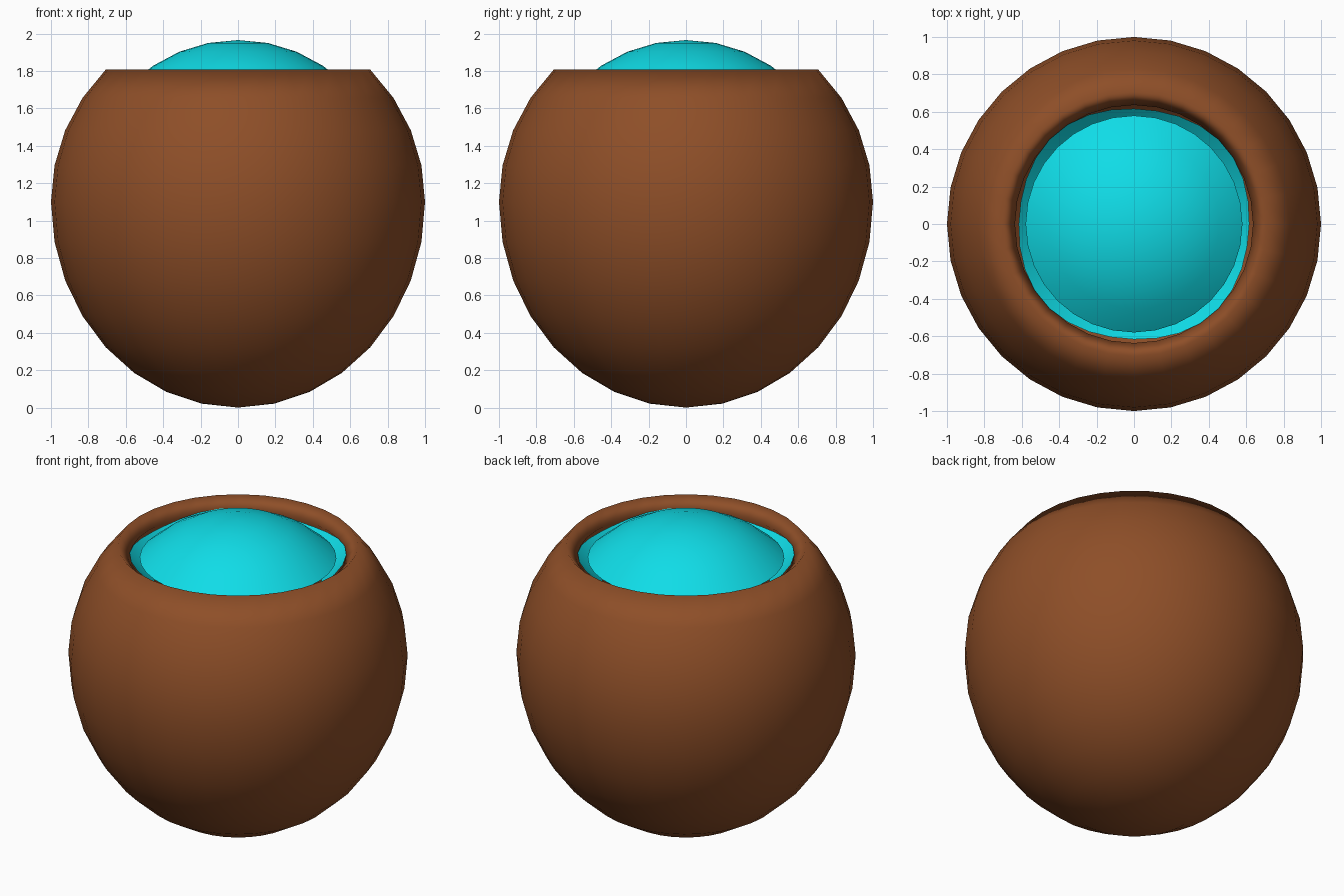
import bpy, bmesh, math

if "Cube" in bpy.data.objects:
    bpy.data.objects.remove(bpy.data.objects["Cube"])

SEG = 32
STEP = math.radians(11.25)


def material(name, rgb):
    m = bpy.data.materials.new(name)
    m.diffuse_color = (*rgb, 1.0)
    m.use_nodes = True
    m.node_tree.nodes["Principled BSDF"].inputs["Base Color"].default_value = m.diffuse_color
    return m


def lathe(name, profile, mat, smooth_angle=None, wobble=None):
    """Revolve (radius, z) points about z; radius 0 becomes a pole."""
    bm = bmesh.new()
    rings = []
    for i, (r, z) in enumerate(profile):
        if r < 1e-5:
            rings.append([bm.verts.new((0, 0, z))])
            continue
        ring = []
        for k in range(SEG):
            a = 2 * math.pi * k / SEG
            d = wobble(a) if wobble and i == len(profile) - 1 else 0.0
            ring.append(bm.verts.new(((r + d) * math.cos(a), (r + d) * math.sin(a), z + d)))
        rings.append(ring)
    for lo, hi in zip(rings, rings[1:]):
        for k in range(SEG):
            n = (k + 1) % SEG
            if len(lo) == 1:
                bm.faces.new((lo[0], hi[n], hi[k]))
            elif len(hi) == 1:
                bm.faces.new((lo[k], lo[n], hi[0]))
            else:
                bm.faces.new((lo[k], lo[n], hi[n], hi[k]))
    for f in bm.faces:
        f.smooth = True
    me = bpy.data.meshes.new(name)
    bm.to_mesh(me)
    bm.free()
    me.materials.append(mat)
    ob = bpy.data.objects.new(name, me)
    bpy.context.collection.objects.link(ob)
    return ob


brown = material("clay brown", (0.27, 0.077, 0.021))
cyan = material("bright cyan", (0.005, 0.72, 0.8))

# Pot shell: stretched lower half, round upper half cut at 45 degrees,
# then a sloping rim and the hollow inside wall
outer = []
for i in range(13):
    a = i * STEP
    h = 1.1 if i < 8 else 1.0
    outer.append((math.sin(a), 1.1 - h * math.cos(a)))
inner = [(0.9 * r, 1.1 + 0.9 * (z - 1.1)) for r, z in reversed(outer)]
lathe("pot", outer + inner, brown)

# Liquid edge: cyan slope just proud of the rim, with a wavy border
lathe("liquid_edge", [(0.50, 1.615), (0.575, 1.685), (0.628, 1.738)], cyan,
      wobble=lambda a: 0.012 * math.cos(4 * (a - math.radians(40))))

# Liquid dome: cap of a smaller sphere resting in the opening
dome = [(0.82 * math.sin(i * STEP), 1.145 + 0.82 * math.cos(i * STEP)) for i in range(4, -1, -1)]
lathe("liquid_dome", dome, cyan)
